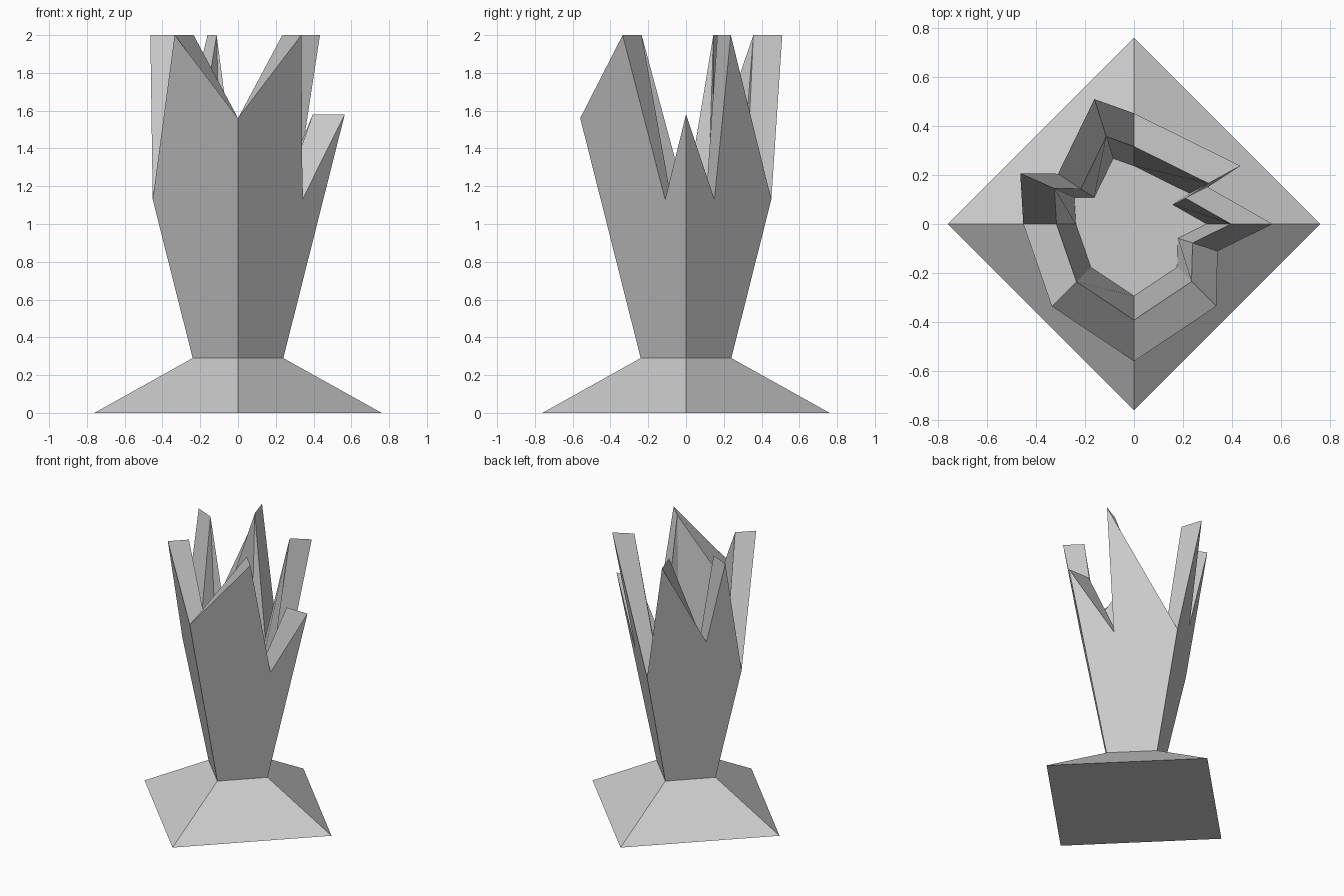
import bpy
import bmesh

cube = bpy.data.objects.get("Cube")
if cube:
    bpy.data.objects.remove(cube, do_unlink=True)

grey = bpy.data.materials.new("plain grey")
grey.use_nodes = True
colour = (0.6, 0.6, 0.6, 1)
grey.diffuse_color = colour
grey.node_tree.nodes["Principled BSDF"].inputs["Base Color"].default_value = colour

FOOT, NECK, NECK_Z, FLARE, FLOOR_Z = 0.76, 0.24, 0.29, 0.252, 0.85

# Jagged rim, counter-clockwise from the left corner: direction and height
rim = [(0.56, 0, 1.58), (0.30, 0.15, 1.13), (0.43, 0.235, 2), (0, 0.45, 1.13),
       (-0.16, 0.505, 2), (-0.31, 0.205, 1.38), (-0.46, 0.205, 2), (-0.45, 0, 1.13),
       (-0.335, -0.335, 2), (0, -0.56, 1.56), (0.335, -0.335, 2), (0.34, -0.11, 1.13)]
count = len(rim)


def on_wall(x, y, z):
    """Slide a rim point onto the flared square wall."""
    k = (NECK + FLARE * (z - NECK_Z)) / (abs(x) + abs(y))
    return x * k, y * k, z


bm = bmesh.new()


def square(radius, z):
    return [bm.verts.new((x * radius, y * radius, z))
            for x, y in ((1, 0), (0, 1), (-1, 0), (0, -1))]


# Sloped foot
foot = square(FOOT, 0)
neck = square(NECK, NECK_Z)
bm.faces.new(foot[::-1])
for i in range(4):
    j = (i + 1) % 4
    bm.faces.new((foot[i], foot[j], neck[j], neck[i]))

# Outer rim, inner rim and hollow floor
points = [on_wall(*p) for p in rim]
outer = [bm.verts.new(p) for p in points]
inner = [bm.verts.new((x * 0.7, y * 0.7, z)) for x, y, z in points]
floor = [bm.verts.new((x * 0.525, y * 0.525, FLOOR_Z)) for x, y, z in points]

# Four flat outer walls with jagged tops
corners = [i for i, p in enumerate(rim) if p[0] == 0 or p[1] == 0]
for i in range(4):
    j = (i + 1) % 4
    end = corners[j] if j else count
    top = [outer[n % count] for n in range(corners[i], end + 1)]
    bm.faces.new([neck[i], neck[j]] + top[::-1])

# Rim thickness, inner walls and floor
for i in range(count):
    j = (i + 1) % count
    bm.faces.new((outer[i], outer[j], inner[j], inner[i]))
    bm.faces.new((inner[i], inner[j], floor[j], floor[i]))
bm.faces.new(floor)

mesh = bpy.data.meshes.new("jagged_vessel")
bm.to_mesh(mesh)
bm.free()
mesh.materials.append(grey)
vessel = bpy.data.objects.new("jagged_vessel", mesh)
bpy.context.collection.objects.link(vessel)
